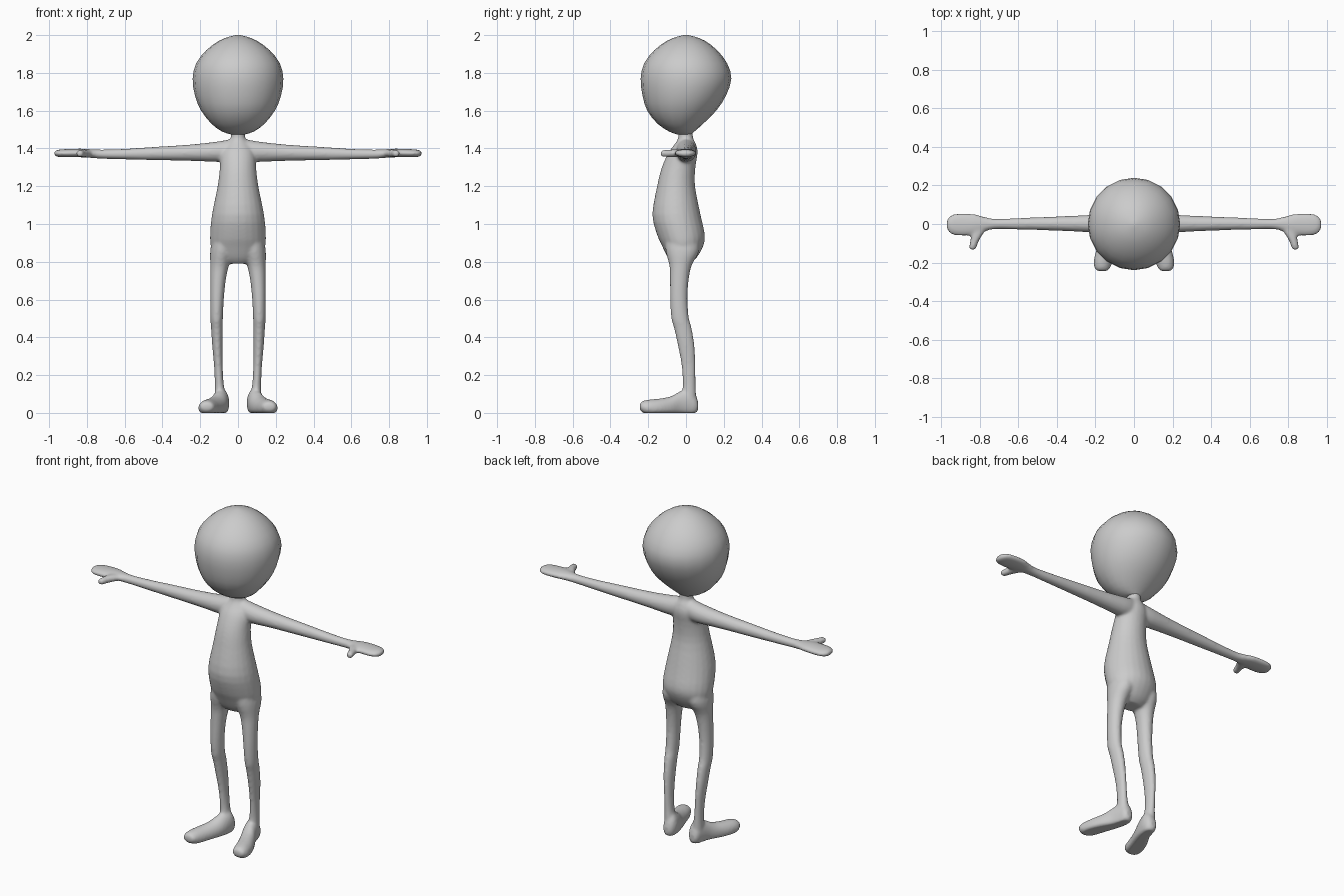
import bpy, bmesh, math
from mathutils import Vector

grey = bpy.data.materials.new("soft_grey")
grey.diffuse_color = (0.6, 0.6, 0.6, 1)


def spline(rows, steps):
    """Catmull-Rom interpolation through rows of numbers."""
    out = []
    for i in range(len(rows) - 1):
        a, b, c, d = (rows[max(i - 1, 0)], rows[i], rows[i + 1],
                      rows[min(i + 2, len(rows) - 1)])
        for k in range(steps):
            t = k / steps
            out.append([q + 0.5 * t * (r - p + t * (2 * p - 5 * q + 4 * r - s
                        + t * (3 * (q - r) + s - p)))
                        for p, q, r, s in zip(a, b, c, d)])
    return out + [list(rows[-1])]


def loft(bm, rows, axis, side=1, sides=24, steps=3, floor=None):
    """Oval rings: (position on axis, min u, max u, min v, max v)."""
    u, v = [i for i in range(3) if i != axis]
    rings = []
    for pos, u0, u1, v0, v1 in spline(rows, steps):
        ring = []
        for k in range(sides):
            a = math.tau * k / sides
            p = Vector()
            p[axis] = pos
            p[u] = (u0 + u1) / 2 + (u1 - u0) / 2 * math.cos(a)
            p[v] = (v0 + v1) / 2 + (v1 - v0) / 2 * math.sin(a)
            p.x *= side
            if floor is not None:
                p.z = max(p.z, floor)
            ring.append(bm.verts.new(p))
        rings.append(ring)
    for r, s in zip(rings, rings[1:]):
        for k in range(sides):
            j = (k + 1) % sides
            bm.faces.new((r[k], r[j], s[j], s[k]))
    bm.faces.new(rings[0])
    bm.faces.new(rings[-1])


def finish(bm, name):
    bmesh.ops.recalc_face_normals(bm, faces=bm.faces)
    mesh = bpy.data.meshes.new(name)
    bm.to_mesh(mesh)
    bm.free()
    mesh.materials.append(grey)
    mesh.shade_smooth()
    ob = bpy.data.objects.new(name, mesh)
    bpy.context.collection.objects.link(ob)
    return ob


# Head: egg shape narrowing to the chin
bm = bmesh.new()
loft(bm, [(1.475, -.04, .04, -.05, .03), (1.49, -.085, .085, -.09, .045),
          (1.53, -.14, .14, -.15, .09), (1.6, -.195, .195, -.205, .16),
          (1.68, -.228, .228, -.23, .212), (1.77, -.24, .24, -.24, .24),
          (1.85, -.222, .222, -.222, .218), (1.92, -.168, .168, -.168, .165),
          (1.97, -.1, .1, -.1, .1), (1.992, -.045, .045, -.045, .045),
          (2.0, -.008, .008, -.008, .008)], 2, sides=20, steps=2)
finish(bm, "head")

bm = bmesh.new()
# Torso and neck
loft(bm, [(.79, -.07, .07, -.07, .02), (.82, -.115, .115, -.095, .055),
          (.88, -.143, .143, -.125, .09), (.94, -.148, .148, -.152, .1),
          (1.05, -.138, .138, -.178, .077), (1.2, -.108, .108, -.153, .048),
          (1.3, -.096, .096, -.128, .05), (1.38, -.09, .09, -.092, .062),
          (1.425, -.062, .062, -.058, .052), (1.455, -.039, .039, -.042, .038),
          (1.5, -.038, .038, -.042, .036)], 2)

for side in (-1, 1):
    # Leg
    loft(bm, [(.08, .06, .125, -.025, .055), (.15, .075, .123, -.017, .051),
              (.25, .081, .127, -.024, .05), (.35, .082, .136, -.042, .046),
              (.45, .081, .143, -.064, .03), (.5, .08, .146, -.078, .016),
              (.6, .075, .147, -.084, .008), (.7, .065, .147, -.085, .014),
              (.78, .048, .147, -.088, .03), (.86, .02, .147, -.108, .07),
              (.95, .02, .13, -.11, .06)], 2, side)
    # Foot: splayed outward with a flat sole
    loft(bm, [(-.245, .145, .185, .02, .045), (-.235, .128, .202, .005, .06),
              (-.2, .112, .21, -.02, .07), (-.14, .092, .197, -.025, .076),
              (-.08, .07, .17, -.025, .088), (-.03, .054, .143, -.025, .115),
              (.02, .046, .127, -.025, .13), (.05, .054, .118, -.01, .1),
              (.064, .07, .105, .015, .06)], 1, side, floor=0)
    # Arm and palm
    loft(bm, [(.03, -.05, .05, 1.33, 1.452), (.1, -.052, .055, 1.328, 1.438),
              (.25, -.042, .046, 1.334, 1.421), (.45, -.033, .037, 1.338, 1.408),
              (.6, -.029, .031, 1.342, 1.398), (.72, -.027, .027, 1.345, 1.394),
              (.78, -.04, .038, 1.35, 1.396), (.83, -.058, .052, 1.353, 1.399),
              (.9, -.062, .056, 1.353, 1.397), (.945, -.054, .048, 1.354, 1.394),
              (.966, -.036, .03, 1.359, 1.388), (.973, -.016, .01, 1.366, 1.382)],
         0, side)
    # Thumb
    loft(bm, [(-.135, .829, .846, 1.365, 1.381), (-.125, .818, .857, 1.355, 1.391),
              (-.095, .808, .852, 1.354, 1.393), (-.06, .788, .846, 1.354, 1.395),
              (-.02, .76, .85, 1.355, 1.393)], 1, side)

# Blend the limbs into one skin
body = finish(bm, "body")
skin = body.modifiers.new("skin", 'REMESH')
skin.mode = 'VOXEL'
skin.voxel_size = 0.008
skin.use_smooth_shade = True
soft = body.modifiers.new("soften", 'SMOOTH')
soft.factor = 0.5
soft.iterations = 7
